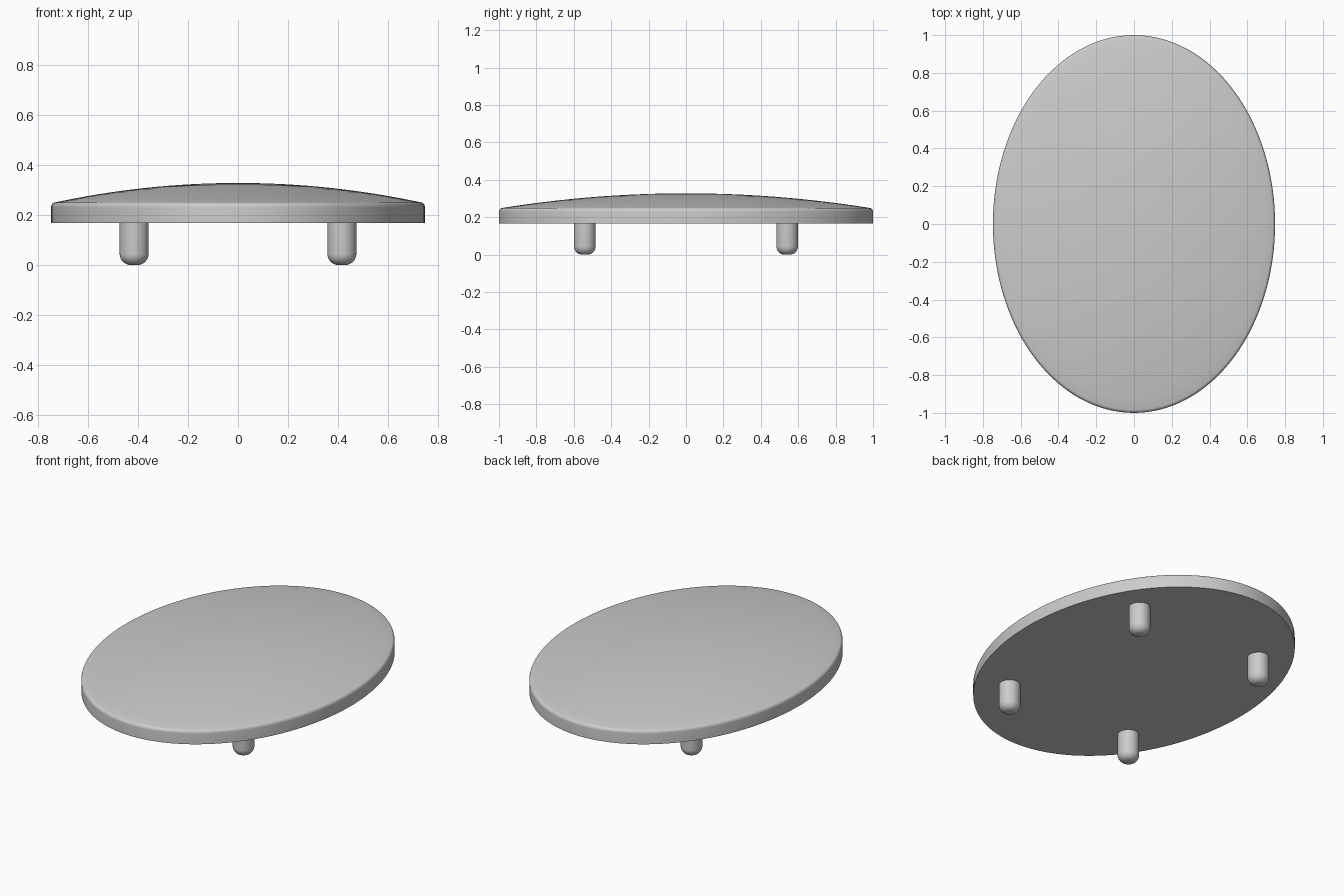
import bpy, bmesh, math

cube = bpy.data.objects.get("Cube")
if cube:
    bpy.data.objects.remove(cube, do_unlink=True)

grey = bpy.data.materials.new("plain grey")
grey.use_nodes = True
colour = (0.6, 0.6, 0.6, 1)
grey.diffuse_color = colour
grey.node_tree.nodes["Principled BSDF"].inputs["Base Color"].default_value = colour


def lathe(name, profile, steps, scale=(1, 1), location=(0, 0, 0), angle=40):
    """Spin an (r, z) profile about z; points with r = 0 close the ends."""
    bm = bmesh.new()
    verts = [bm.verts.new((r, 0, z)) for r, z in profile]
    edges = [bm.edges.new(pair) for pair in zip(verts, verts[1:])]
    bmesh.ops.spin(bm, geom=verts + edges, cent=(0, 0, 0), axis=(0, 0, 1),
                   angle=math.tau, steps=steps, use_merge=True)
    bmesh.ops.remove_doubles(bm, verts=bm.verts, dist=1e-5)
    for v in bm.verts:
        v.co.x *= scale[0]
        v.co.y *= scale[1]
    bmesh.ops.recalc_face_normals(bm, faces=bm.faces)
    mesh = bpy.data.meshes.new(name)
    bm.to_mesh(mesh)
    bm.free()
    mesh.materials.append(grey)
    obj = bpy.data.objects.new(name, mesh)
    obj.location = location
    bpy.context.collection.objects.link(obj)
    bpy.ops.object.select_all(action="DESELECT")
    obj.select_set(True)
    bpy.context.view_layer.objects.active = obj
    bpy.ops.object.shade_smooth_by_angle(angle=math.radians(angle))
    return obj


# Oval plate: flat underside, straight rim, rounded edge, shallow dome
BOTTOM, RIM, TOP = 0.168, 0.25, 0.328
FILLET = 0.02
profile = [(0, BOTTOM), (1, BOTTOM)]
for i in range(7):
    a = math.radians(80) * i / 6
    profile.append((1 - FILLET + FILLET * math.cos(a),
                    RIM - FILLET + FILLET * math.sin(a)))
edge_r, edge_z = profile[-1]
for i in range(1, 17):
    t = 1 - i / 16
    profile.append((edge_r * t, edge_z + (TOP - edge_z) * (1 - t * t)))
lathe("oval_plate", profile, 128, scale=(0.747, 1))

# Four round pegs with softened lower ends
RADIUS, ROUND = 0.058, 0.045
peg = [(0, 0)]
for i in range(9):
    a = math.pi / 2 * i / 8
    peg.append((RADIUS - ROUND + ROUND * math.sin(a), ROUND - ROUND * math.cos(a)))
peg += [(RADIUS, BOTTOM + 0.01), (0, BOTTOM + 0.01)]
for x, side in ((-1, "right"), (1, "left")):
    for y, end in ((-1, "front"), (1, "back")):
        lathe(f"{end}_{side}_peg", peg, 32, location=(x * 0.415, y * 0.541, 0))
